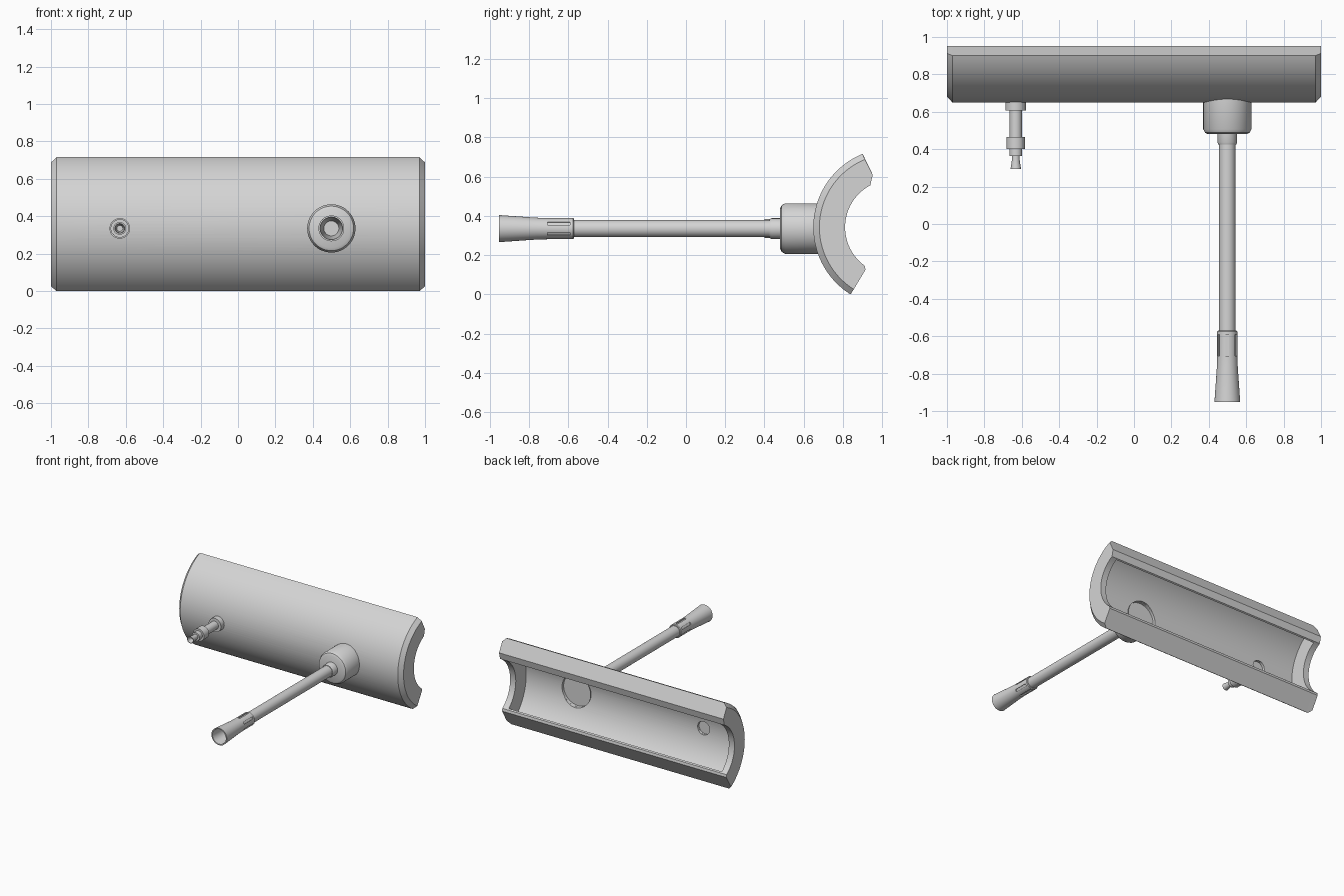
import bpy, bmesh, math
from mathutils import Matrix

if "Cube" in bpy.data.objects:
    bpy.data.objects.remove(bpy.data.objects["Cube"])

grey = bpy.data.materials.new("plain_grey")
grey.diffuse_color = (0.66, 0.66, 0.66, 1)
grey.use_nodes = True
grey.node_tree.nodes["Principled BSDF"].inputs["Base Color"].default_value = grey.diffuse_color


def shade(ob, angle=30):
    bpy.ops.object.select_all(action='DESELECT')
    ob.select_set(True)
    bpy.context.view_layer.objects.active = ob
    bpy.ops.object.shade_smooth_by_angle(angle=math.radians(angle))


def finish(name, bm, smooth=30):
    bmesh.ops.remove_doubles(bm, verts=bm.verts, dist=1e-5)
    bmesh.ops.recalc_face_normals(bm, faces=bm.faces)
    me = bpy.data.meshes.new(name)
    bm.to_mesh(me)
    bm.free()
    me.materials.append(grey)
    ob = bpy.data.objects.new(name, me)
    bpy.context.collection.objects.link(ob)
    shade(ob, smooth)
    return ob


def lathe(name, profile, x, z, seg=40):
    """Spin a (y, radius) profile around an axis parallel to y."""
    bm = bmesh.new()
    rings = []
    for y, r in profile:
        if r == 0:
            rings.append([bm.verts.new((x, y, z))] * seg)
        else:
            rings.append([bm.verts.new((x + r * math.cos(2 * math.pi * i / seg), y,
                                        z + r * math.sin(2 * math.pi * i / seg)))
                          for i in range(seg)])
    for a, b in zip(rings, rings[1:]):
        for i in range(seg):
            j = (i + 1) % seg
            vs = list(dict.fromkeys((a[i], a[j], b[j], b[i])))
            if len(vs) > 2:
                bm.faces.new(vs)
    return finish(name, bm)


def cut(ob, cutter, smooth=30):
    """Subtract the cutter, then remove it."""
    cutter.hide_render = True
    mod = ob.modifiers.new("cut", 'BOOLEAN')
    mod.object = cutter
    mod.operation = 'DIFFERENCE'
    mod.solver = 'EXACT'
    bpy.context.view_layer.objects.active = ob
    bpy.ops.object.modifier_apply(modifier=mod.name)
    bpy.data.objects.remove(cutter)
    shade(ob, smooth)


GX, SX, GZ = 0.499, -0.632, 0.335     # gun axes

# Curved shield: thin arc section swept along x, with end lips and edge rails
CY, CZ = 1.053, 0.342
TOP, BOTTOM, N = 67.8, -58, 48
LIP, HOLLOW = 0.242, 0.375


def section(bm, x, outer, hollow):
    pts = [(outer, BOTTOM + (TOP - BOTTOM) * i / N) for i in range(N + 1)]
    pts += [(0.286, 69.3), (LIP, 62), (LIP, 59)]
    pts += [(hollow, 59 - 110 * i / N) for i in range(N + 1)]
    pts += [(LIP, -51), (LIP, -54), (0.257, -57.5)]
    return [bm.verts.new((x, CY - r * math.cos(math.radians(a)),
                          CZ + r * math.sin(math.radians(a)))) for r, a in pts]


bm = bmesh.new()
layout = [(-1, 0.373, LIP), (-0.97, 0.404, LIP), (-0.95, 0.404, LIP), (-0.95, 0.404, HOLLOW),
          (0.95, 0.404, HOLLOW), (0.95, 0.404, LIP), (0.97, 0.404, LIP), (1, 0.373, LIP)]
loops = [section(bm, *s) for s in layout]
for a, b in zip(loops, loops[1:]):
    for i in range(len(a)):
        j = (i + 1) % len(a)
        bm.faces.new((a[i], a[j], b[j], b[i]))
# End caps as strips between the outer and inner arcs
for lp in (loops[0], loops[-1]):
    outer, inner = lp[:N + 1], lp[N + 4:2 * N + 5][::-1]
    for i in range(N):
        bm.faces.new((outer[i], outer[i + 1], inner[i + 1], inner[i]))
    bm.faces.new((lp[N], lp[N + 1], lp[N + 2], lp[N + 3], inner[-1]))
    bm.faces.new((lp[0], inner[0], lp[2 * N + 5], lp[2 * N + 6], lp[2 * N + 7]))
bmesh.ops.dissolve_degenerate(bm, dist=1e-5, edges=bm.edges)
shield = finish("shield", bm, 25)

# Round openings behind both guns
for gx, r in ((GX, 0.128), (SX, 0.0535)):
    cut(shield, lathe("hole_cutter", [(0.55, 0), (0.55, r), (0.8, r), (0.8, 0)], gx, GZ, 48), 25)

# Main gun
lathe("gun_sleeve", [(0.664, 0), (0.664, 0.127), (0.685, 0.127), (0.685, 0.129), (0.507, 0.129),
                     (0.488, 0.119), (0.48, 0.103), (0.48, 0)], GX, GZ, 48)
lathe("barrel_collar", [(0.5, 0), (0.5, 0.053), (0.437, 0.053), (0.425, 0.048), (0.425, 0)], GX, GZ)
lathe("barrel", [(0.45, 0), (0.45, 0.044), (-0.6, 0.044), (-0.6, 0)], GX, GZ)

# Flared muzzle with six shallow slots
muzzle = lathe("muzzle", [(-0.57, 0), (-0.57, 0.049), (-0.575, 0.054), (-0.70, 0.054),
                          (-0.76, 0.0555), (-0.953, 0.069), (-0.953, 0.06),
                          (-0.73, 0.04), (-0.73, 0)], GX, GZ, 48)
bm = bmesh.new()
for k in range(6):
    place = (Matrix.Translation((GX, -0.648, GZ)) @ Matrix.Rotation(k * math.pi / 3, 4, 'Y')
             @ Matrix.Translation((0, 0, 0.056)) @ Matrix.Diagonal((0.018, 0.114, 0.022, 1)))
    bmesh.ops.create_cube(bm, size=1, matrix=place)
cut(muzzle, finish("slot_cutter", bm))

# Secondary gun
lathe("small_gun_mount", [(0.66, 0), (0.66, 0.053), (0.67, 0.053), (0.67, 0.055),
                          (0.607, 0.055), (0.607, 0)], SX, GZ)
lathe("small_gun_body", [(0.62, 0), (0.62, 0.033), (0.465, 0.033), (0.465, 0.049), (0.4, 0.049),
                         (0.4, 0.034), (0.363, 0.034), (0.363, 0)], SX, GZ)
lathe("small_gun_tip", [(0.37, 0), (0.37, 0.02), (0.34, 0.021), (0.295, 0.028), (0.295, 0.024),
                        (0.335, 0.016), (0.335, 0)], SX, GZ)
